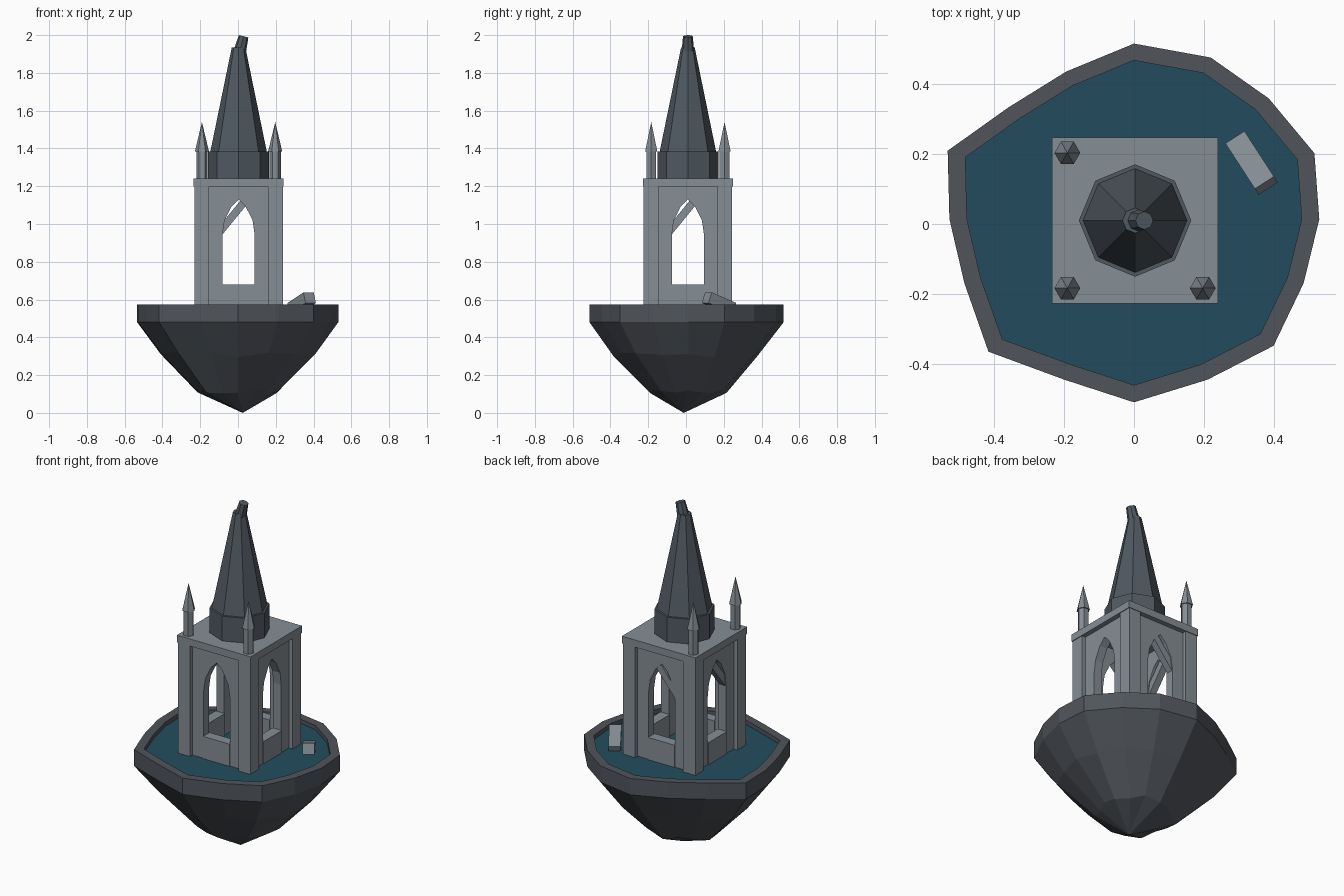
import bpy, bmesh, math, random
from mathutils import Matrix, Vector

random.seed(4)
cube = bpy.data.objects.get("Cube")
if cube:
    bpy.data.objects.remove(cube, do_unlink=True)

CX, CY = 0.003, 0.01           # tower axis
WATER_Z, RIM_Z, CAP_Z = 0.55, 0.575, 1.24


def material(name, rgb):
    mat = bpy.data.materials.new(name)
    mat.use_nodes = True
    mat.diffuse_color = (*rgb, 1)
    node = next(n for n in mat.node_tree.nodes if n.type == 'BSDF_PRINCIPLED')
    node.inputs["Base Color"].default_value = (*rgb, 1)
    return mat


rock_mat = material("dark rock", (0.08, 0.09, 0.105))
stone_mat = material("pale stone", (0.235, 0.27, 0.30))
slate_mat = material("blue slate", (0.08, 0.10, 0.12))
water_mat = material("deep water", (0.016, 0.073, 0.11))


def finish(name, bm, mat, matrix=None):
    if matrix:
        bm.transform(matrix)
    bmesh.ops.recalc_face_normals(bm, faces=bm.faces)
    mesh = bpy.data.meshes.new(name)
    bm.to_mesh(mesh)
    bm.free()
    mesh.materials.append(mat)
    obj = bpy.data.objects.new(name, mesh)
    bpy.context.collection.objects.link(obj)
    return obj


def box(name, size, centre, mat, matrix=Matrix()):
    bm = bmesh.new()
    bmesh.ops.create_cube(bm, size=1, matrix=Matrix.Diagonal((*size, 1)))
    return finish(name, bm, mat, matrix @ Matrix.Translation(centre))


def frustum(name, sides, r1, r2, z1, z2, xy, mat, tilt=0, turn=0):
    bm = bmesh.new()
    bmesh.ops.create_cone(bm, cap_ends=True, segments=sides, radius1=r1,
                          radius2=r2, depth=z2 - z1)
    place = (Matrix.Translation((*xy, (z1 + z2) / 2)) @ Matrix.Rotation(tilt, 4, 'Y')
             @ Matrix.Rotation(turn, 4, 'Z'))
    return finish(name, bm, mat, place)


def loft(bm, rings):
    for a, b in zip(rings, rings[1:]):
        n = len(a)
        for i in range(n):
            j = (i + 1) % n
            bm.faces.new((a[i], a[j], b[j], b[i]))


# Floating rock: irregular outline, raised rim and rough tapering underside
OUTLINE = [(0, .517), (.22, .477), (.386, .36), (.517, .203), (.531, .014), (.486, -.17),
           (.4, -.349), (.211, -.446), (0, -.511), (-.2, -.446), (-.417, -.366),
           (-.486, -.17), (-.529, .014), (-.534, .21), (-.36, .334), (-.194, .437)]


def ring(bm, scale, z, rough=0.0):
    verts = []
    for x, y in OUTLINE:
        s = scale + random.uniform(-rough, rough)
        verts.append(bm.verts.new((x * s, CY + (y - CY) * s,
                                   z + random.uniform(-rough, rough) * 0.7)))
    return verts


bm = bmesh.new()
rings = [ring(bm, .905, WATER_Z - .02), ring(bm, .905, RIM_Z), ring(bm, 1, RIM_Z),
         ring(bm, 1, .48), ring(bm, .75, .31, .025), ring(bm, .39, .115, .015)]
loft(bm, rings)
tip = bm.verts.new((.025, -.012, 0))
for i, v in enumerate(rings[-1]):
    bm.faces.new((v, rings[-1][(i + 1) % len(OUTLINE)], tip))
finish("floating_rock", bm, rock_mat)

# Pool inside the rim
bm = bmesh.new()
bm.faces.new(reversed(ring(bm, .905, WATER_Z)))
pool = finish("pool_water", bm, water_mat)
if pool.data.polygons[0].normal.z < 0:
    pool.data.flip_normals()

# Tower corner piers and cap slab
AXIS = Matrix.Translation((CX, CY, 0))
for sx in (-1, 1):
    for sy in (-1, 1):
        name = ("front" if sy < 0 else "back") + ("_left" if sx > 0 else "_right")
        box(name + "_pier", (.078, .078, 1.2 - WATER_Z + .02),
            (sx * .195, sy * .195, (1.2 + WATER_Z - .02) / 2), stone_mat, AXIS)
box("tower_cap", (.476, .476, .042), (0, 0, CAP_Z - .021), stone_mat, AXIS)

# Walls with pointed arches, sills, and fallen arch ribs on two sides
HALF_ARCH = [(.085, WATER_Z - .02), (.085, .945), (.074, 1.02), (.037, 1.093)]
WALL_FRONT, WALL_DEPTH = -.21, .05
for side, angle, broken in (("front", 0, False), ("left", 90, False),
                            ("back", 180, True), ("right", -90, True)):
    turn = AXIS @ Matrix.Rotation(math.radians(angle), 4, 'Z')
    base = WATER_Z - .02
    profile = ([(-.16, base), (-.16, 1.2), (.16, 1.2), (.16, base)] + HALF_ARCH
               + [(0, 1.13)] + [(-x, z) for x, z in reversed(HALF_ARCH)])
    bm = bmesh.new()
    face = bm.faces.new([bm.verts.new((x, WALL_FRONT, z)) for x, z in profile])
    grown = bmesh.ops.extrude_face_region(bm, geom=[face])
    bmesh.ops.translate(bm, vec=(0, WALL_DEPTH, 0),
                        verts=[v for v in grown["geom"] if isinstance(v, bmesh.types.BMVert)])
    finish(side + "_arched_wall", bm, stone_mat, turn)
    box(side + "_sill", (.17, WALL_DEPTH + .01, .68 - base),
        (0, WALL_FRONT + WALL_DEPTH / 2, (.68 + base) / 2), stone_mat, turn)
    if broken:
        low, high = Vector((.085, 0, .945)), Vector((-.05, 0, 1.11))
        along = high - low
        tilt = Matrix.Rotation(-math.atan2(along.z, along.x), 4, 'Y')
        mid = (low + high) / 2 + Vector((along.z, 0, -along.x)).normalized() * .02
        box(side + "_fallen_rib", (along.length, .04, .04), (0, 0, 0), stone_mat,
            turn @ Matrix.Translation((mid.x, WALL_FRONT + WALL_DEPTH / 2, mid.z)) @ tilt)

# Spire with drum and snapped-off tip
frustum("spire_drum", 8, .161, .161, CAP_Z, 1.385, (CX, CY), slate_mat)
frustum("spire", 8, .149, .036, 1.385, 1.935, (CX, CY), slate_mat)
frustum("spire_tip", 8, .033, .026, 1.915, 1.995, (.02, CY), slate_mat, math.radians(14))

# Corner pinnacles, one lost
for name, sx, sy in (("front_left", 1, -1), ("front_right", -1, -1), ("back_right", -1, 1)):
    spot = (CX + sx * .194, CY + sy * .194)
    frustum(name + "_pinnacle_shaft", 6, .03, .03, CAP_Z, 1.385, spot, stone_mat, turn=math.pi / 6)
    frustum(name + "_pinnacle_point", 6, .037, 0, 1.385, 1.54, spot, stone_mat, turn=math.pi / 6)

# Fallen block half sunk in the pool
box("fallen_block", (.165, .065, .06), (0, 0, 0), stone_mat,
    Matrix.Translation((.337, .175, .582)) @ Matrix.Rotation(math.radians(-57), 4, 'Z')
    @ Matrix.Rotation(math.radians(-20), 4, 'Y'))
